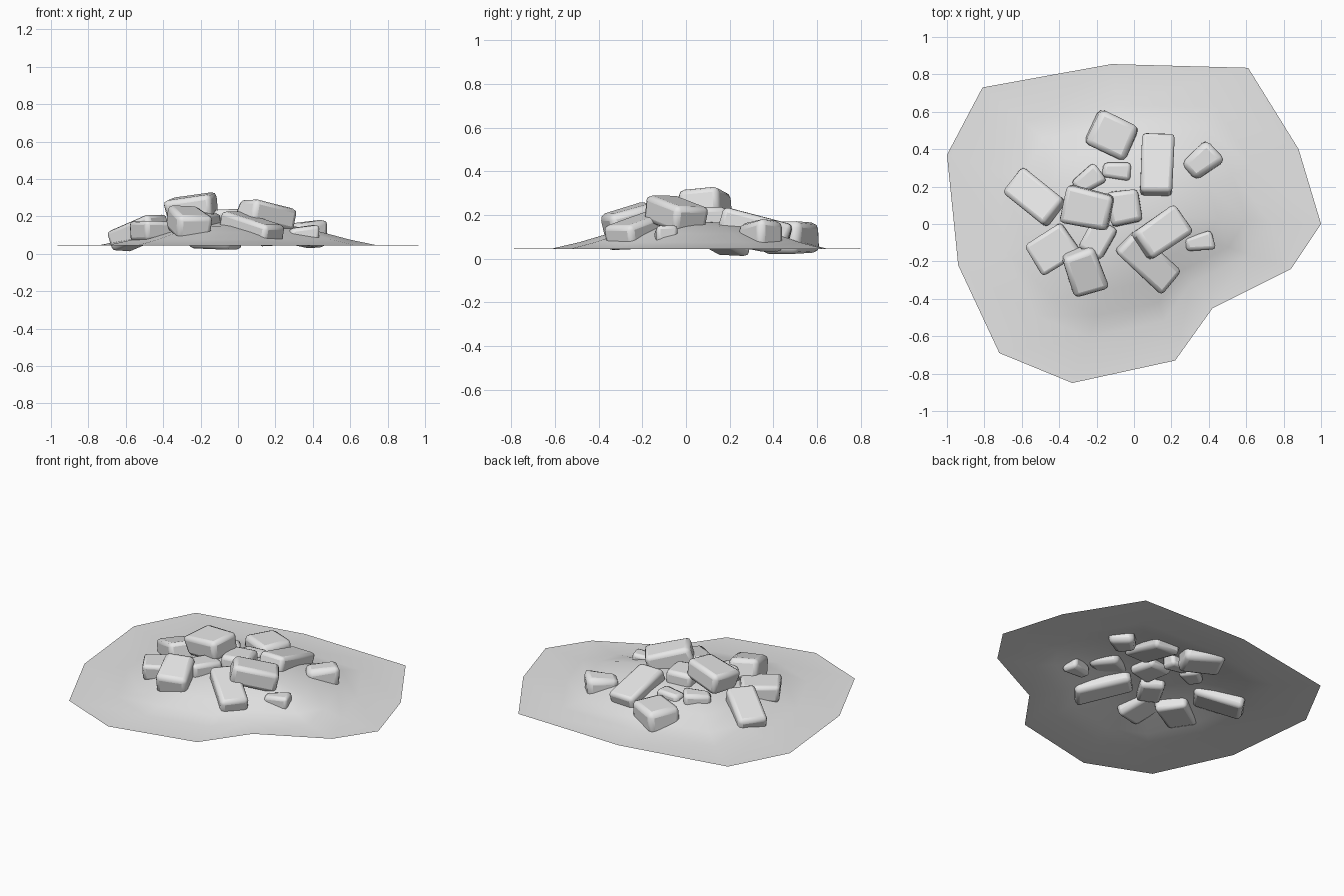
import bpy
import bmesh
import random
from math import radians
from mathutils import Vector

random.seed(4)

cube = bpy.data.objects.get("Cube")
if cube:
    bpy.data.objects.remove(cube, do_unlink=True)

stone = bpy.data.materials.new("stone_grey")
stone.use_nodes = True
GREY = (0.8, 0.8, 0.8, 1)
stone.diffuse_color = GREY
stone.node_tree.nodes["Principled BSDF"].inputs["Base Color"].default_value = GREY


def add_object(name, bm):
    mesh = bpy.data.meshes.new(name)
    bm.to_mesh(mesh)
    bm.free()
    mesh.materials.append(stone)
    obj = bpy.data.objects.new(name, mesh)
    bpy.context.collection.objects.link(obj)
    return obj


def smooth(obj, angle):
    bpy.ops.object.select_all(action="DESELECT")
    obj.select_set(True)
    bpy.context.view_layer.objects.active = obj
    bpy.ops.object.shade_smooth_by_angle(angle=radians(angle))


# Ground: an open sheet with an irregular rim, rising to a low mound
def ground():
    rim = [(-1, .37), (-.94, -.22), (-.72, -.69), (-.33, -.85), (.22, -.73), (.42, -.45),
           (.84, -.24), (1, 0), (.88, .4), (.61, .835), (-.12, .855), (-.81, .73)]
    levels = [(1, .045), (.73, .048), (.6, .075), (.45, .115), (.3, .147), (.15, .165)]
    middle = Vector((0, .05, 0))
    bm = bmesh.new()
    rings = []
    for scale, z in levels:
        ring = []
        for x, y in rim:
            p = middle.lerp(Vector((x, y, 0)), scale)
            ring.append(bm.verts.new((p.x, p.y, z)))
        rings.append(ring)
    top = bm.verts.new((middle.x, middle.y, .17))
    n = len(rim)
    for outer, inner in zip(rings, rings[1:]):
        for i in range(n):
            j = (i + 1) % n
            bm.faces.new((outer[i], outer[j], inner[j], inner[i]))
    for i in range(n):
        bm.faces.new((rings[-1][i], rings[-1][(i + 1) % n], top))
    smooth(add_object("ground_mound", bm), 60)


# Rock: an uneven block with softened edges
def rock(name, place, size, yaw, pitch=0, roll=0, rough=.12, narrow=1):
    bm = bmesh.new()
    bmesh.ops.create_cube(bm, size=1)
    for v in bm.verts:
        taper = narrow if v.co.x < 0 else 1
        v.co.y *= taper
        v.co.z *= taper
        for k in range(3):
            v.co[k] *= size[k] * random.uniform(1 - rough, 1 + rough / 2)
    obj = add_object(name, bm)
    obj.location = place
    obj.rotation_euler = (radians(roll), radians(pitch), radians(yaw))
    bevel = obj.modifiers.new("soft_edges", "BEVEL")
    bevel.width = min(size) * .2
    bevel.segments = 2
    bevel.limit_method = "NONE"
    smooth(obj, 40)


ground()

# Large slabs leaning on the mound
rock("back_slab", (.125, .315, .145), (.33, .175, .11), 88, 15, rough=.05)
rock("front_slab", (.075, -.2, .135), (.34, .17, .12), -43, 14, rough=.08)
rock("side_slab", (-.53, .145, .112), (.31, .18, .12), -38, -19, rough=.08)

# Boulders stacked around the middle
rock("top_boulder", (-.25, .085, .245), (.26, .2, .13), -12, -10, 6)
rock("left_boulder", (.15, -.05, .205), (.29, .19, .13), 33, 14)
rock("front_boulder", (-.265, -.25, .165), (.25, .19, .14), -70, 16)
rock("right_boulder", (-.435, -.135, .12), (.24, .19, .11), 32)
rock("back_boulder", (-.12, .475, .097), (.24, .2, .15), -25)
rock("centre_boulder", (-.05, .09, .18), (.19, .17, .12), 100)
rock("inner_boulder", (-.195, -.08, .165), (.19, .15, .11), 60)

# Small stones
rock("outer_stone", (.365, .335, .105), (.19, .16, .16), 40, narrow=.75, rough=.2)
rock("front_stone", (.35, -.1, .105), (.16, .11, .1), 10, narrow=.65)
rock("wedge_stone", (-.245, .235, .14), (.16, .13, .11), 35, narrow=.7)
rock("chip_stone", (-.095, .285, .13), (.15, .1, .1), -5, narrow=.8)
